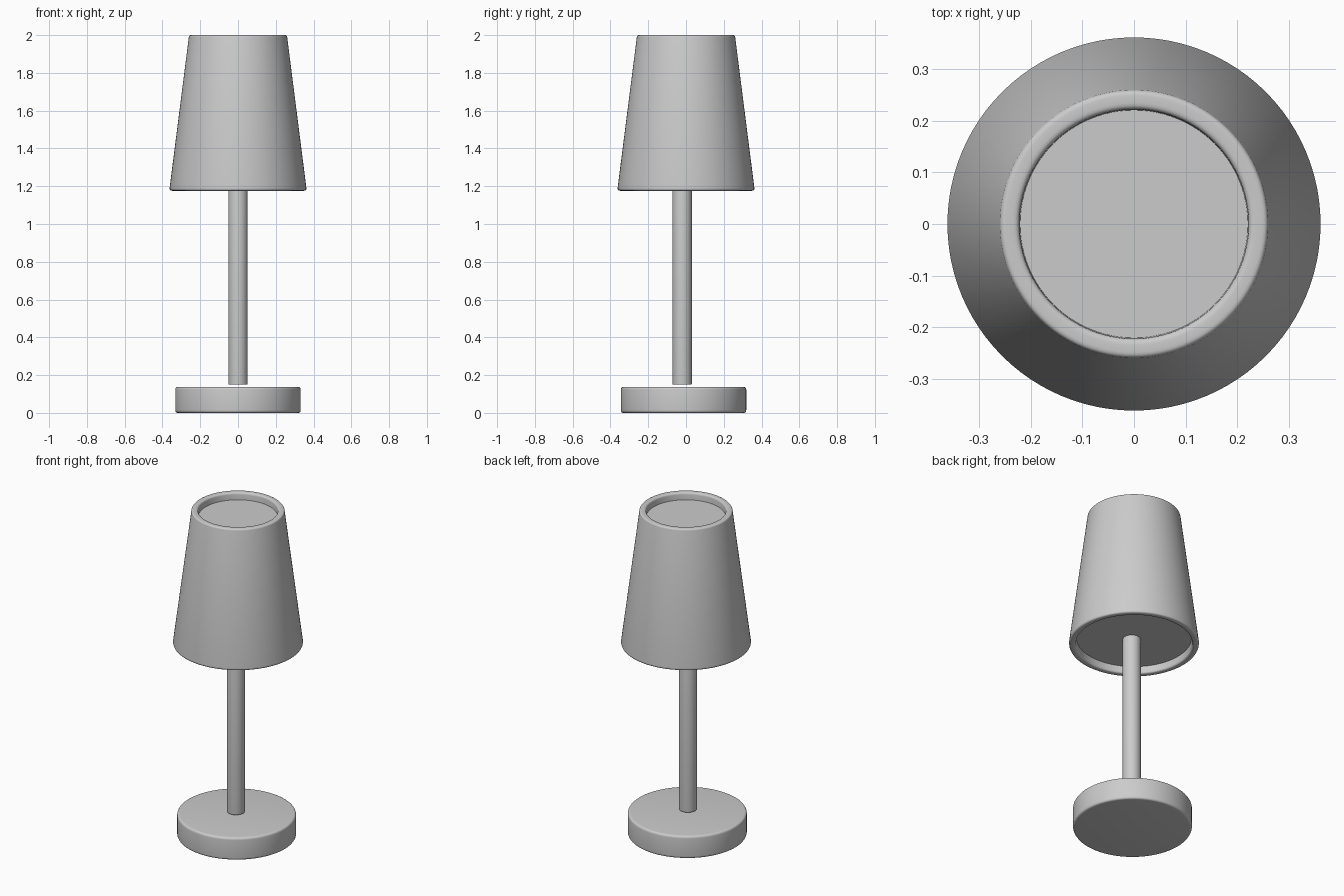
import bpy, bmesh, math
from mathutils import Vector

if "Cube" in bpy.data.objects:
    bpy.data.objects.remove(bpy.data.objects["Cube"])

SEG = 96


def round_profile(points, steps=4):
    """Points are (radius, z, rounding); rounded corners become small curves."""
    out = []
    for i, (r, z, rad) in enumerate(points):
        p = Vector((r, z))
        if rad == 0:
            out.append(p)
            continue
        a = p + (Vector(points[i - 1][:2]) - p).normalized() * rad
        b = p + (Vector(points[i + 1][:2]) - p).normalized() * rad
        for k in range(steps + 1):
            t = k / steps
            out.append(a * (1 - t) ** 2 + p * 2 * t * (1 - t) + b * t * t)
    return out


def lathe(name, points, y=0.0):
    """Spin a profile around z and move it to depth y."""
    bm = bmesh.new()
    vs = [bm.verts.new((p.x, 0, p.y)) for p in round_profile(points)]
    es = [bm.edges.new(pair) for pair in zip(vs, vs[1:])]
    bmesh.ops.spin(bm, geom=vs + es, cent=(0, 0, 0), axis=(0, 0, 1),
                   angle=math.tau, steps=SEG)
    bmesh.ops.remove_doubles(bm, verts=bm.verts[:], dist=1e-5)
    bmesh.ops.recalc_face_normals(bm, faces=bm.faces[:])
    mesh = bpy.data.meshes.new(name)
    bm.to_mesh(mesh)
    bm.free()
    ob = bpy.data.objects.new(name, mesh)
    bpy.context.collection.objects.link(ob)
    ob.location.y = y
    bpy.ops.object.select_all(action='DESELECT')
    ob.select_set(True)
    bpy.context.view_layer.objects.active = ob
    bpy.ops.object.shade_smooth_by_angle(angle=math.radians(35))
    return ob


# Round foot
lathe("base", [(0, 0, 0), (0.332, 0, 0.015), (0.332, 0.138, 0.015),
               (0, 0.138, 0)], y=-0.013)

# Stem, floating just above the foot
lathe("stem", [(0, 0.15, 0), (0.051, 0.15, 0.004), (0.051, 1.22, 0.004),
               (0, 1.22, 0)], y=-0.02)

# Tapered shade with recessed discs at both ends
lathe("shade", [(0, 1.22, 0), (0.321, 1.22, 0), (0.325, 1.176, 0.012),
                (0.364, 1.176, 0.015), (0.259, 2.0, 0.01),
                (0.223, 2.0, 0.012), (0.221, 1.957, 0), (0, 1.957, 0)])
